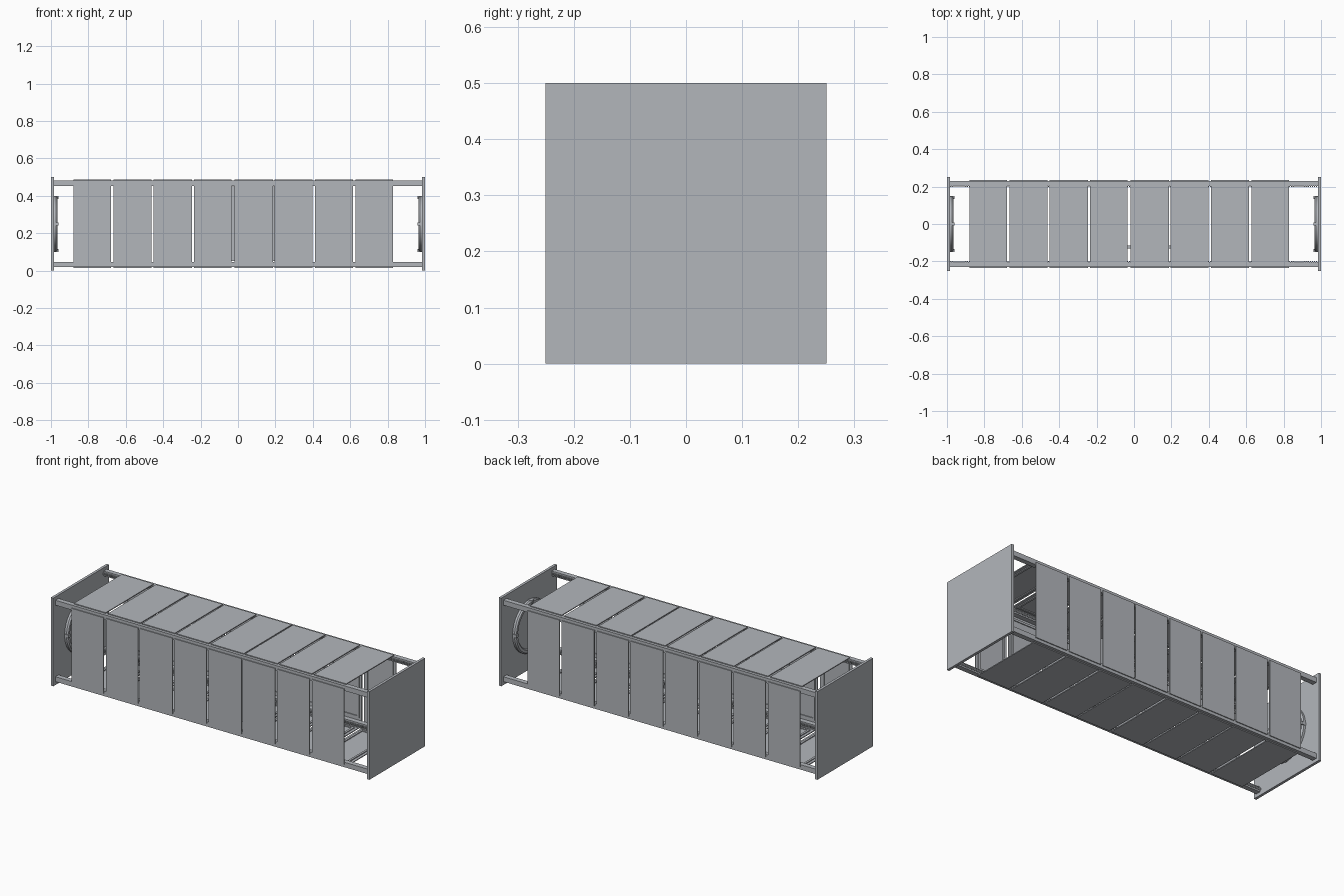
import bpy, bmesh, math
from mathutils import Matrix, Vector

if "Cube" in bpy.data.objects:
    bpy.data.objects.remove(bpy.data.objects["Cube"], do_unlink=True)

metal = bpy.data.materials.new("grey_metal")
metal.use_nodes = True
GREY = (0.45, 0.47, 0.50, 1)
metal.diffuse_color = GREY
metal.node_tree.nodes["Principled BSDF"].inputs["Base Color"].default_value = GREY

MID = 0.25      # height of the long axis
END = 0.985     # inner face of the end plates


def add_box(bm, lo, hi, turn=Matrix()):
    lo, hi = Vector(lo), Vector(hi)
    size = Matrix.Diagonal((*(hi - lo), 1))
    bmesh.ops.create_cube(bm, size=1, matrix=turn @ Matrix.Translation((lo + hi) / 2) @ size)


def finish(bm, name):
    bmesh.ops.recalc_face_normals(bm, faces=bm.faces)
    mesh = bpy.data.meshes.new(name)
    bm.to_mesh(mesh)
    bm.free()
    mesh.materials.append(metal)
    obj = bpy.data.objects.new(name, mesh)
    bpy.context.collection.objects.link(obj)
    return obj


def box_object(name, lo, hi):
    bm = bmesh.new()
    add_box(bm, lo, hi)
    return finish(bm, name)


# End plates
for side, name in ((-1, "right_end_plate"), (1, "left_end_plate")):
    x0, x1 = sorted((side * END, side))
    box_object(name, (x0, -0.25, 0), (x1, 0.25, 0.5))

# Corner rails with a toothed strip along the inner side
for sy, depth in ((-1, "front"), (1, "back")):
    for sz, level in ((-1, "bottom"), (1, "top")):
        y0, y1 = sorted((sy * 0.203, sy * 0.231))
        z0, z1 = sorted((MID + sz * 0.203, MID + sz * 0.231))
        box_object(f"{depth}_{level}_rail", (-END, y0, z0), (END, y1, z1))
        t0, t1 = sorted((sy * 0.197, sy * 0.203))
        tooth = box_object(f"{depth}_{level}_teeth", (-END, t0, z0 + 0.008), (-END + 0.006, t1, z1 - 0.008))
        row = tooth.modifiers.new("row", "ARRAY")
        row.use_relative_offset = False
        row.use_constant_offset = True
        row.constant_offset_displace = (0.0103, 0, 0)
        row.count = 191

# Cover panels on all four sides, each with a raised frame inside
EDGES = [(-0.88, -0.68), (-0.665, -0.462), (-0.452, -0.246), (-0.236, -0.034),
         (-0.02, 0.187), (0.195, 0.398), (0.411, 0.615), (0.629, 0.83)]
for i, side in enumerate(("front", "right_turn_bottom", "back", "top")):
    side = "bottom" if i == 1 else side
    turn = Matrix.Translation((0, 0, MID)) @ Matrix.Rotation(i * math.pi / 2, 4, "X")
    for n, (a, b) in enumerate(EDGES):
        bm = bmesh.new()
        add_box(bm, (a, -0.236, -0.215), (b, -0.231, 0.215), turn)
        l, r, h, w = a + 0.015, b - 0.015, 0.19, 0.012
        for lo, hi in (((l, -h), (l + w, h)), ((r - w, -h), (r, h)),
                       ((l + w, -h), (r - w, w - h)), ((l + w, h - w), (r - w, h))):
            add_box(bm, (lo[0], -0.231, lo[1]), (hi[0], -0.226, hi[1]), turn)
        finish(bm, f"{side}_panel_{n + 1}")

# Upright board inside the middle
box_object("inner_board", (-0.04, -0.13, 0.05), (0.2, -0.115, 0.45))

# Round dish with clips on the inside of each end plate
PROFILE = [(0, 0.008), (0.08, 0.010), (0.122, 0.014), (0.128, 0.020), (0.142, 0.020), (0.148, 0.012), (0.148, 0)]
for side, name in ((-1, "right"), (1, "left")):
    bm = bmesh.new()
    verts = [bm.verts.new((side * (END - d), r, MID)) for r, d in PROFILE]
    edges = [bm.edges.new(pair) for pair in zip(verts, verts[1:])]
    bmesh.ops.spin(bm, geom=verts + edges, cent=(0, 0, MID), axis=(1, 0, 0),
                   angle=math.tau, steps=48, use_duplicate=False)
    bmesh.ops.remove_doubles(bm, verts=bm.verts, dist=0.0001)
    dish = finish(bm, f"{name}_dish")
    for poly in dish.data.polygons:
        if poly.normal.x * side > 0:
            dish.data.flip_normals()
            break
    bpy.ops.object.select_all(action="DESELECT")
    dish.select_set(True)
    bpy.context.view_layer.objects.active = dish
    bpy.ops.object.shade_smooth_by_angle(angle=math.radians(25))
    bm = bmesh.new()
    x0, x1 = sorted((side * END, side * (END - 0.026)))
    for k in range(4):
        turn = Matrix.Translation((0, 0, MID)) @ Matrix.Rotation(k * math.pi / 2, 4, "X")
        add_box(bm, (x0, 0.134, -0.008), (x1, 0.15, 0.008), turn)
    finish(bm, f"{name}_dish_clips")
